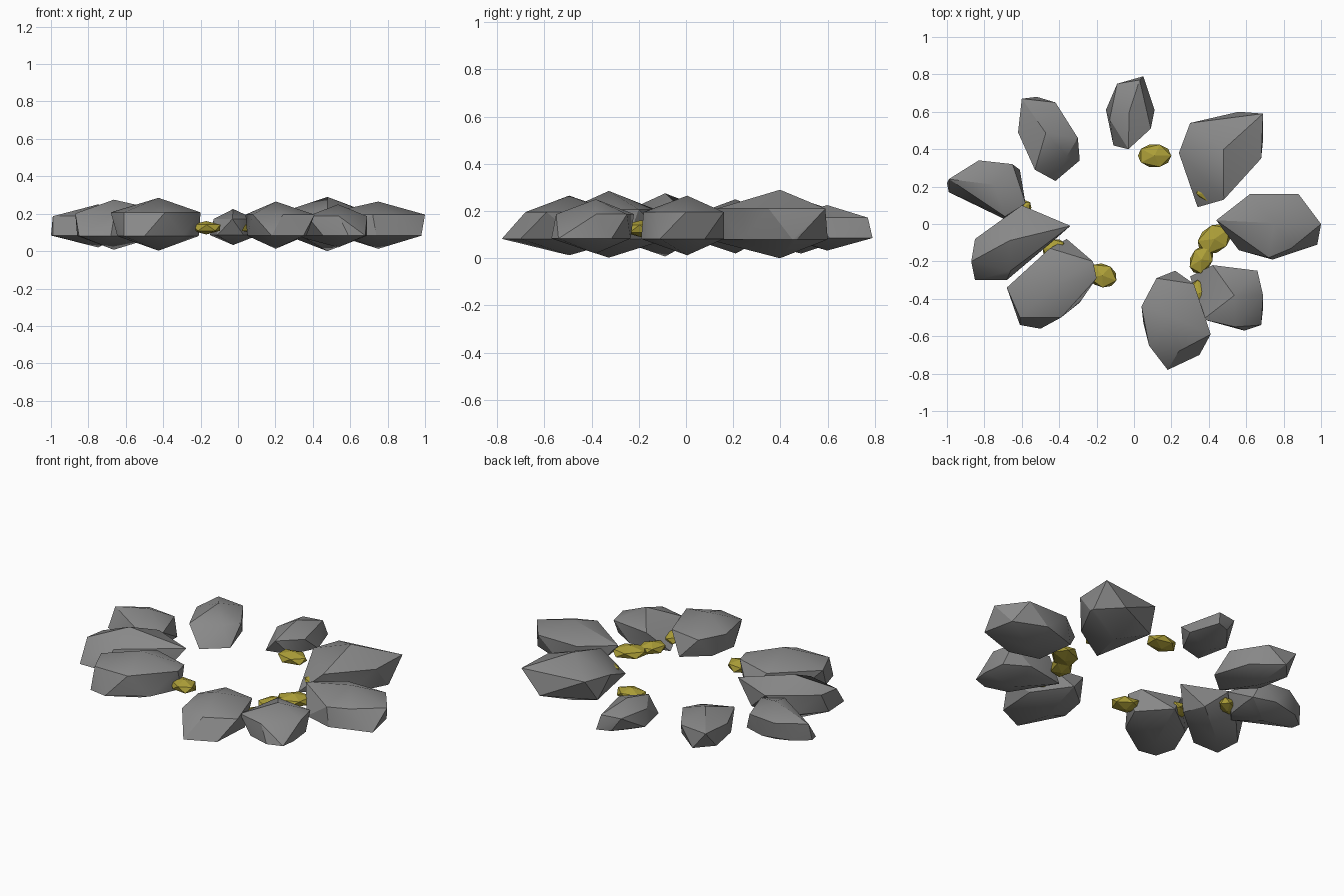
import bpy
import bmesh
from math import radians
from mathutils import Vector, Matrix

default_cube = bpy.data.objects.get("Cube")
if default_cube:
    bpy.data.objects.remove(default_cube, do_unlink=True)


def make_material(name, colour):
    material = bpy.data.materials.new(name)
    material.use_nodes = True
    material.diffuse_color = (*colour, 1)
    shader = material.node_tree.nodes["Principled BSDF"]
    shader.inputs["Base Color"].default_value = (*colour, 1)
    shader.inputs["Roughness"].default_value = 0.9
    return material


stone_grey = make_material("stone grey", (0.25, 0.25, 0.25))
ember_yellow = make_material("dull yellow", (0.42, 0.35, 0.04))


def add_object(name, bm, material, smooth):
    bmesh.ops.recalc_face_normals(bm, faces=bm.faces[:])
    mesh = bpy.data.meshes.new(name)
    bm.to_mesh(mesh)
    bm.free()
    mesh.materials.append(material)
    obj = bpy.data.objects.new(name, mesh)
    bpy.context.collection.objects.link(obj)
    if smooth:
        bpy.ops.object.select_all(action="DESELECT")
        obj.select_set(True)
        bpy.context.view_layer.objects.active = obj
        bpy.ops.object.shade_smooth_by_angle(angle=radians(30))
    return obj


def stone(name, height, shoulder, skirt):
    """Faceted stone: shoulder ring above, twisted skirt ring below.

    Ring points are in hundredths of a unit; the skirt list only holds
    the points that stick out past the shoulder.
    """
    upper = [Vector(p) / 100 for p in shoulder]
    lower = [Vector(p) / 100 for p in skirt]
    lower += [(p + upper[i - 1]) / 2 for i, p in enumerate(upper)]
    centre = sum(upper, Vector((0, 0))) / len(upper)

    base = (0.29 - height) / 2
    middle = (height + base) / 2
    ring = (height - base) * 0.224

    bm = bmesh.new()
    for points, z in ((upper, middle + ring), (lower, middle - ring),
                      ([centre], height), ([centre], base)):
        for p in points:
            bm.verts.new((p.x, p.y, z))
    hull = bmesh.ops.convex_hull(bm, input=bm.verts[:])
    spare = [v for v in bm.verts if not v.link_faces]
    bmesh.ops.delete(bm, geom=spare, context="VERTS")
    add_object(name, bm, stone_grey, True)


def ember(name, x, y, length, width, turn):
    """Small flattened nugget lying between the stones."""
    bm = bmesh.new()
    bmesh.ops.create_icosphere(bm, subdivisions=1, radius=1)
    place = (Matrix.Translation((x, y, 0.125))
             @ Matrix.Rotation(radians(turn), 4, "Z")
             @ Matrix.Diagonal((length, width, 0.036, 1)))
    bmesh.ops.transform(bm, matrix=place, verts=bm.verts[:])
    add_object(name, bm, ember_yellow, False)


# Ring of stones
stone("back_stone", 0.225,
      [(3, 77), (-9, 75), (-13, 56), (-3, 40), (9, 51)],
      [(5, 79), (-15, 61), (-11, 42), (11, 61)])
stone("back_right_stone", 0.25,
      [(-60, 67), (-42, 65), (-30, 46), (-36, 36), (-53, 29), (-62, 49)],
      [(-52, 68), (-29, 34), (-42, 23)])
stone("right_back_stone", 0.25,
      [(-99, 24), (-83, 34), (-65, 32), (-58, 11), (-69, 4)],
      [(-100, 22), (-99, 17), (-68, 2), (-61, 29)])
stone("right_stone", 0.275,
      [(-60, 10), (-34, -1), (-66, -25), (-87, -20), (-85, -8)],
      [(-85, -30), (-68, -30), (-42, -8)])
stone("front_right_stone", 0.285,
      [(-45, -13), (-22, -20), (-20, -29), (-39, -50), (-61, -50), (-68, -34)],
      [(-61, -54), (-50, -56), (-36, -8), (-29, -42)])
stone("front_stone", 0.265,
      [(12, -29), (32, -32), (41, -59), (24, -68), (8, -65), (4, -44)],
      [(18, -78), (35, -70), (22, -25), (5, -53)])
stone("front_left_stone", 0.25,
      [(42, -22), (66, -25), (69, -38), (54, -55), (37, -51)],
      [(69, -45), (68, -54), (59, -57), (30, -28)])
stone("left_stone", 0.265,
      [(62, 16), (88, 16), (100, 0), (84, -13), (72, -18), (44, 2)],
      [(98, -11), (74, -19), (56, -14)])
stone("back_left_stone", 0.29,
      [(69, 59), (68, 35), (48, 13), (24, 38), (30, 54)],
      [(56, 60), (34, 9), (69, 45)])

# Yellow nuggets inside the ring
ember("back_ember", 0.11, 0.365, 0.1, 0.07, 0)
ember("front_right_ember", -0.17, -0.275, 0.09, 0.07, -20)
ember("left_ember", 0.43, -0.08, 0.11, 0.08, 35)
ember("left_front_ember", 0.36, -0.19, 0.09, 0.065, 60)
ember("front_ember", 0.35, -0.37, 0.08, 0.06, 100)
ember("right_back_ember", -0.61, 0.07, 0.08, 0.05, 40)
ember("right_ember", -0.43, -0.13, 0.07, 0.05, 30)
ember("back_left_ember", 0.4, 0.17, 0.08, 0.06, -20)
